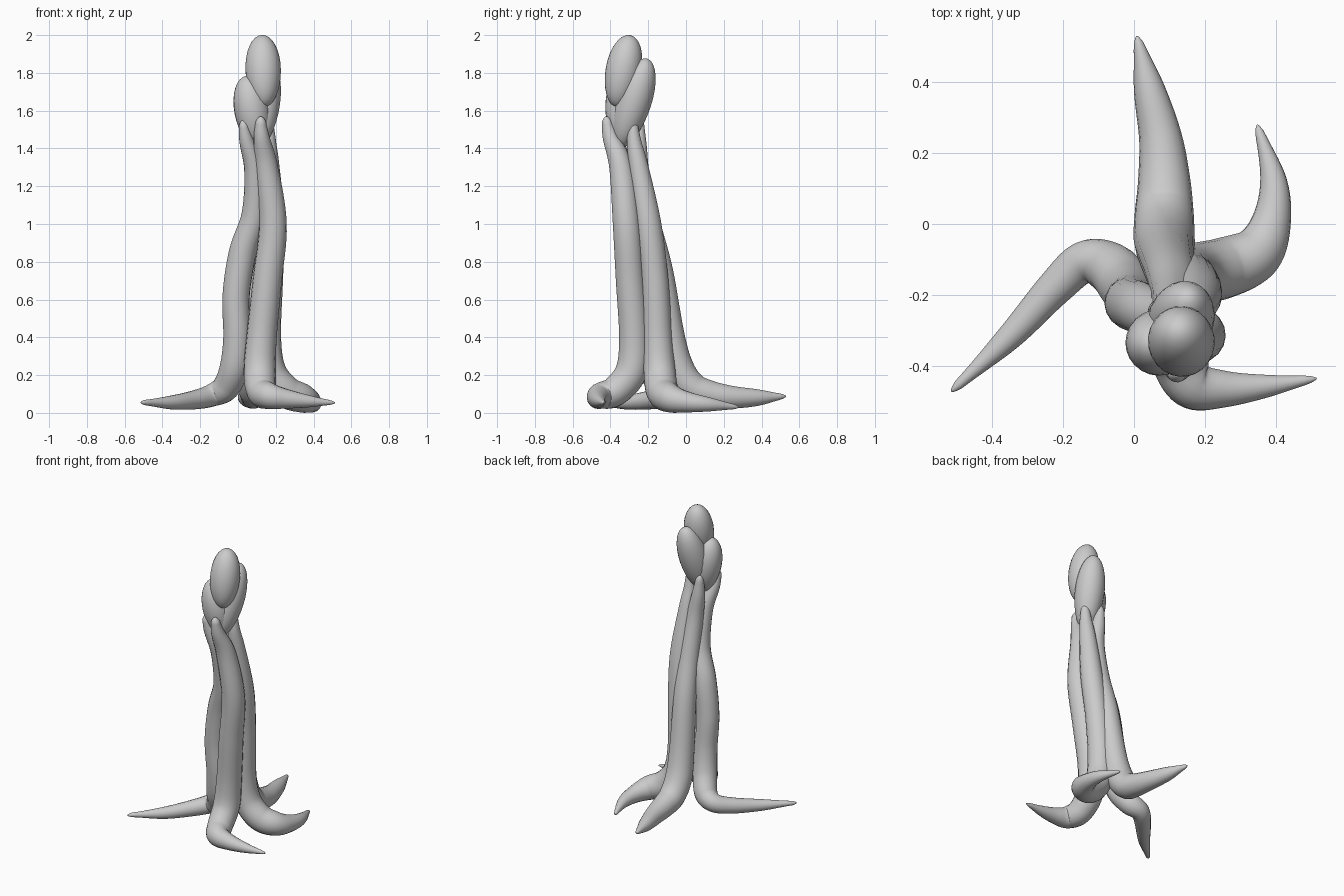
import bpy, bmesh, math
from mathutils import Vector

if "Cube" in bpy.data.objects:
    bpy.data.objects.remove(bpy.data.objects["Cube"])

SIDES, STEPS = 18, 8


def spline(a, b, c, d, t):
    return 0.5 * (2 * b + (c - a) * t + (2 * a - 5 * b + 4 * c - d) * t * t
                  + (3 * b - a - 3 * c + d) * t ** 3)


def finish(bm, name):
    bmesh.ops.recalc_face_normals(bm, faces=bm.faces)
    mesh = bpy.data.meshes.new(name)
    bm.to_mesh(mesh)
    bm.free()
    mesh.polygons.foreach_set("use_smooth", [True] * len(mesh.polygons))
    ob = bpy.data.objects.new(name, mesh)
    bpy.context.collection.objects.link(ob)
    return ob


def stem(name, knots):
    """Sweep a tapered, round-ended tube through (x, y, z, radius) knots."""
    k = [Vector(p) for p in knots]
    k = [2 * k[0] - k[1]] + k + [2 * k[-1] - k[-2]]
    k[0][3], k[-1][3] = k[1][3], k[-2][3]
    pts = [spline(*k[i:i + 4], s / STEPS) for i in range(len(k) - 3) for s in range(STEPS)]
    pts.append(k[-2])
    # extra samples near each end for the rounded tips
    ends = (0.04, 0.15, 0.4)
    pts = [pts[0]] + [pts[0].lerp(pts[1], e) for e in ends] + pts[1:-1] + \
          [pts[-1].lerp(pts[-2], e) for e in reversed(ends)] + [pts[-1]]
    pos = [p.to_3d() for p in pts]
    bm = bmesh.new()
    rings, side = [], Vector((1, 0, 0))
    for i in range(1, len(pos) - 1):
        tan = (pos[i + 1] - pos[i - 1]).normalized()
        side = (side - tan * side.dot(tan)).normalized()
        up = tan.cross(side)
        gap = min((pos[i] - pos[0]).length, (pos[i] - pos[-1]).length)
        r = pts[i][3] * math.sqrt(min(1, gap / 0.025))
        rings.append([bm.verts.new(pos[i] + r * (math.cos(a) * side + math.sin(a) * up))
                      for a in (2 * math.pi * j / SIDES for j in range(SIDES))])
    first, last = bm.verts.new(pos[0]), bm.verts.new(pos[-1])
    for j in range(SIDES):
        n = (j + 1) % SIDES
        bm.faces.new((first, rings[0][n], rings[0][j]))
        bm.faces.new((last, rings[-1][j], rings[-1][n]))
        for a, b in zip(rings, rings[1:]):
            bm.faces.new((a[j], a[n], b[n], b[j]))
    return finish(bm, name)


def bud(name, base, top, radius, fullness):
    """Egg stretched from base to top, fuller toward the top."""
    base, top = Vector(base), Vector(top)
    axis = top - base
    half = axis.length / 2
    bm = bmesh.new()
    bmesh.ops.create_uvsphere(bm, u_segments=24, v_segments=16, radius=1)
    rot = axis.to_track_quat('Z', 'Y')
    for v in bm.verts:
        w = radius * (1 + fullness * v.co.z)
        v.co = (base + top) / 2 + rot @ Vector((v.co.x * w, v.co.y * w, v.co.z * half))
    return finish(bm, name)


# Four intertwined stems, each from upper tip down to root tip
stem("front_stem", [
    (.12, -.425, 1.57, .024), (.125, -.40, 1.46, .042), (.15, -.345, 1.3, .062),
    (.185, -.315, 1.0, .073), (.155, -.295, .7, .077), (.125, -.275, .4, .08),
    (.115, -.29, .22, .085), (.125, -.375, .115, .08), (.165, -.452, .09, .07),
    (.25, -.465, .075, .053), (.37, -.457, .062, .033), (.515, -.435, .053, .010)])
stem("right_stem", [
    (.165, -.28, 1.56, .022), (.163, -.275, 1.44, .038), (.168, -.25, 1.3, .052),
    (.178, -.2, 1.0, .070), (.165, -.165, .7, .073), (.150, -.15, .4, .078),
    (.17, -.14, .22, .085), (.25, -.125, .115, .086), (.34, -.085, .078, .077),
    (.385, 0, .058, .057), (.393, .12, .045, .038), (.347, .28, .03, .011)])
stem("back_stem", [
    (.065, -.245, 1.56, .022), (.08, -.25, 1.42, .042), (.105, -.245, 1.25, .055),
    (.115, -.2, 1.0, .066), (.105, -.14, .75, .072), (.092, -.085, .4, .08),
    (.085, -.04, .23, .086), (.085, .03, .135, .083), (.085, .12, .1, .074),
    (.075, .24, .083, .061), (.043, .38, .081, .044), (.008, .53, .088, .012)])
stem("left_stem", [
    (.025, -.395, 1.55, .022), (.045, -.37, 1.44, .038), (.088, -.325, 1.28, .055),
    (.085, -.275, 1.05, .066), (.025, -.24, .85, .073), (-.01, -.225, .62, .072),
    (-.005, -.21, .4, .073), (-.02, -.18, .24, .077), (-.065, -.125, .135, .073),
    (-.14, -.108, .093, .06), (-.225, -.182, .07, .051), (-.35, -.318, .055, .037),
    (-.515, -.472, .055, .012)])

# Cluster of three buds at the crown
bud("top_bud", (.14, -.37, 1.62), (.127, -.295, 2.0), .094, .05)
bud("back_bud", (.105, -.35, 1.41), (.155, -.205, 1.875), .093, .06)
bud("left_bud", (.105, -.325, 1.41), (.045, -.34, 1.785), .094, .06)
